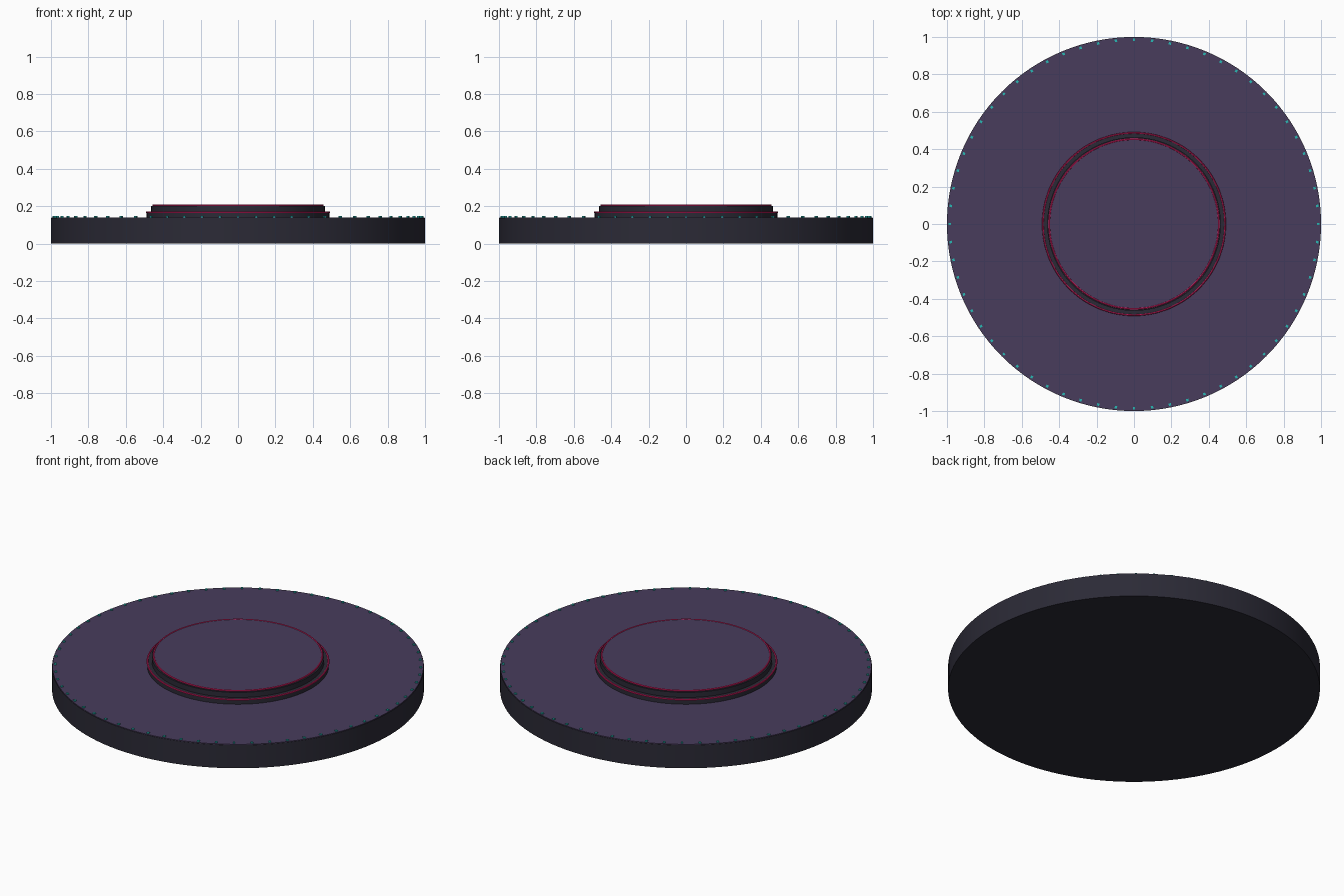
import bpy, math

if "Cube" in bpy.data.objects:
    bpy.data.objects.remove(bpy.data.objects["Cube"])


def material(name, srgb):
    m = bpy.data.materials.new(name)
    lin = [((c / 255 + 0.055) / 1.055) ** 2.4 for c in srgb]
    m.diffuse_color = (*lin, 1)
    m.use_nodes = True
    m.node_tree.nodes["Principled BSDF"].inputs["Base Color"].default_value = m.diffuse_color
    return m


DARK = material("dark charcoal", (43, 42, 54))
PURPLE = material("muted purple", (72, 60, 92))
PINK = material("hot pink", (215, 30, 100))
TEAL = material("teal", (40, 185, 180))


def finish(name, mat):
    ob = bpy.context.object
    ob.name = name
    ob.data.materials.append(mat)
    bpy.ops.object.shade_smooth_by_angle(angle=math.radians(30))
    return ob


def disc(name, radius, z0, z1, mat):
    bpy.ops.mesh.primitive_cylinder_add(vertices=128, radius=radius, depth=z1 - z0,
                                        location=(0, 0, (z0 + z1) / 2))
    return finish(name, mat)


def ring(name, radius, minor, z):
    bpy.ops.mesh.primitive_torus_add(major_segments=128, minor_segments=8, major_radius=radius,
                                     minor_radius=minor, location=(0, 0, z))
    return finish(name, PINK)


# Wide base with a thin coloured floor
disc("base", 1.0, 0, 0.137, DARK)
disc("floor_plate", 0.998, 0.137, 0.141, PURPLE)

# Stepped centre platform
disc("lower_step", 0.488, 0.141, 0.17, DARK)
disc("upper_step", 0.464, 0.17, 0.2, DARK)
disc("platform_top", 0.45, 0.2, 0.207, PURPLE)

# Glowing trim rings
ring("lower_trim", 0.487, 0.005, 0.168)
ring("upper_trim", 0.453, 0.005, 0.205)

# Small lights around the rim
COUNT = 64
for i in range(COUNT):
    a = 2 * math.pi * i / COUNT
    bpy.ops.mesh.primitive_cube_add(size=1, location=(0.984 * math.cos(a), 0.984 * math.sin(a), 0.143),
                                    rotation=(0, 0, a))
    bpy.context.object.scale = (0.013, 0.013, 0.008)
    ob = bpy.context.object
    ob.name = f"rim_light_{i + 1}"
    ob.data.materials.append(TEAL)
